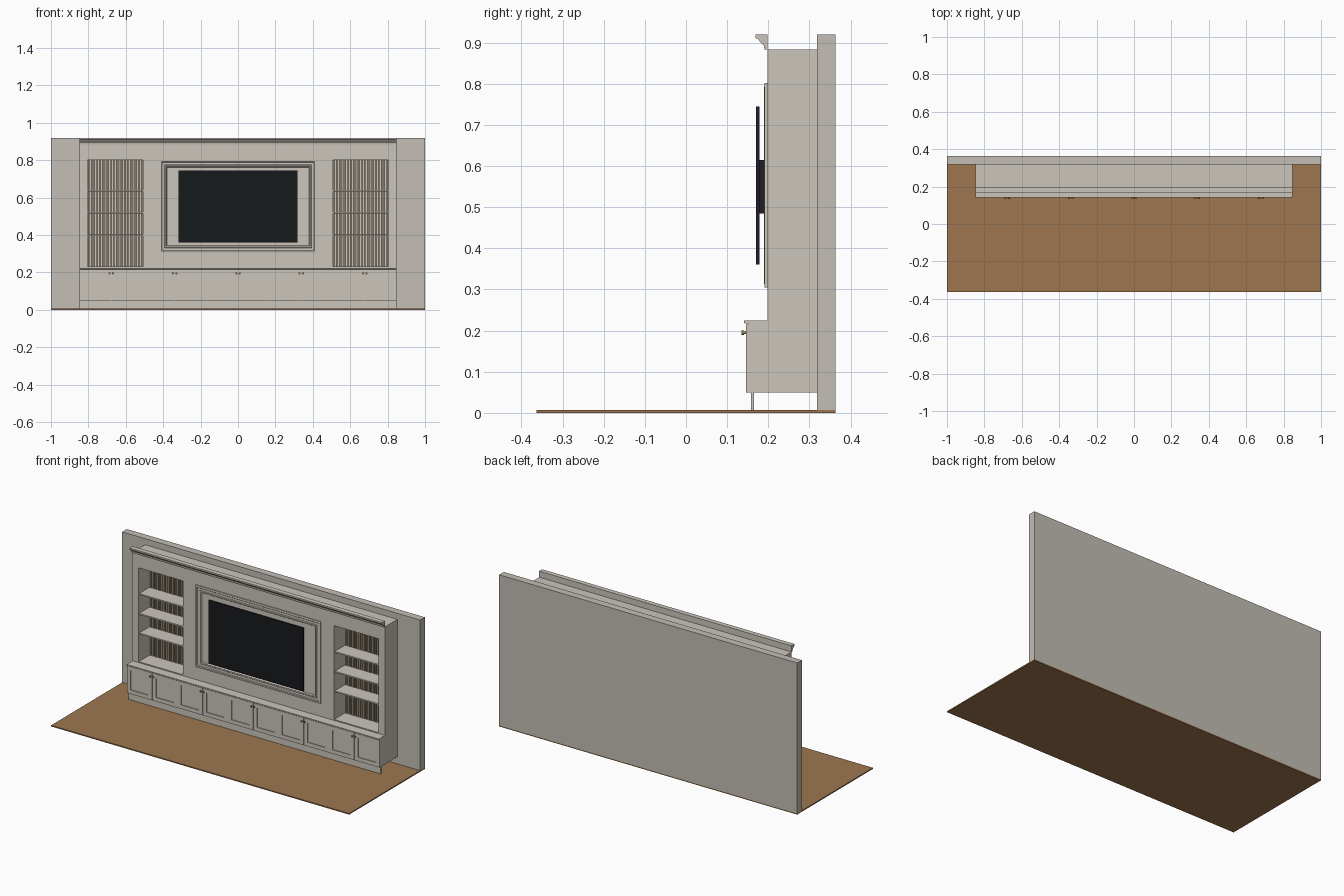
import bpy, bmesh

if "Cube" in bpy.data.objects:
    bpy.data.objects.remove(bpy.data.objects["Cube"])


def material(name, rgb):
    m = bpy.data.materials.new(name)
    m.diffuse_color = (*rgb, 1)
    m.use_nodes = True
    m.node_tree.nodes["Principled BSDF"].inputs["Base Color"].default_value = m.diffuse_color
    return m


PAINT = material("greige_paint", (0.60, 0.56, 0.50))
WALL = material("wall_paint", (0.55, 0.51, 0.46))
WOOD = material("floor_wood", (0.34, 0.18, 0.08))
SLAT = material("slat_wood", (0.42, 0.35, 0.25))
BRASS = material("brass", (0.35, 0.22, 0.09))
BLACK = material("black_plastic", (0.015, 0.012, 0.02))
SCREEN = material("screen_glass", (0.008, 0.010, 0.011))


def finish(name, bm, mat):
    bmesh.ops.recalc_face_normals(bm, faces=bm.faces)
    me = bpy.data.meshes.new(name)
    bm.to_mesh(me)
    bm.free()
    ob = bpy.data.objects.new(name, me)
    bpy.context.collection.objects.link(ob)
    me.materials.append(mat)
    return ob


def boxes(name, spans, mat):
    """One object from several boxes given as (x0, x1, y0, y1, z0, z1)."""
    bm = bmesh.new()
    for x0, x1, y0, y1, z0, z1 in spans:
        vs = bmesh.ops.create_cube(bm, size=1)["verts"]
        bmesh.ops.scale(bm, verts=vs, vec=(x1 - x0, y1 - y0, z1 - z0))
        bmesh.ops.translate(bm, verts=vs, vec=((x0 + x1) / 2, (y0 + y1) / 2, (z0 + z1) / 2))
    return finish(name, bm, mat)


def extrude_x(name, profile, x0, x1, mat):
    """Extrude a (y, z) profile along x."""
    bm = bmesh.new()
    f = bm.faces.new([bm.verts.new((x0, y, z)) for y, z in profile])
    new = bmesh.ops.extrude_face_region(bm, geom=[f])["geom"]
    bmesh.ops.translate(bm, verts=[v for v in new if isinstance(v, bmesh.types.BMVert)],
                        vec=(x1 - x0, 0, 0))
    return finish(name, bm, mat)


def stepped_panel(name, x0, x1, z0, z1, steps, mat):
    """Rectangular panel whose mitred moulding follows (inset, y) steps."""
    bm = bmesh.new()
    rings = []
    for i, y in steps:
        rings.append([bm.verts.new(p) for p in ((x0 + i, y, z0 + i), (x1 - i, y, z0 + i),
                                                (x1 - i, y, z1 - i), (x0 + i, y, z1 - i))])
    for a, b in zip(rings, rings[1:]):
        for k in range(4):
            n = (k + 1) % 4
            bm.faces.new((a[k], a[n], b[n], b[k]))
    bm.faces.new(rings[-1])
    bm.faces.new(rings[0][::-1])
    return finish(name, bm, mat)


W = 0.847            # half width of the unit
BACK = 0.318         # wall surface

# Room
boxes("floor", [(-1, 1, -0.363, 0.363, 0, 0.007)], WOOD)
boxes("back_wall", [(-1, 1, BACK, 0.363, 0.007, 0.92)], WALL)

# Upper carcass with two niches cut out
upper = boxes("upper_carcass", [(-W, W, 0.198, BACK, 0.225, 0.883)], PAINT)
cutter = boxes("niche_cutter", [(0.507, 0.805, 0.1, 0.310, 0.231, 0.80),
                                (-0.805, -0.507, 0.1, 0.310, 0.231, 0.80)], PAINT)
cutter.hide_render = True
mod = upper.modifiers.new("niches", "BOOLEAN")
mod.operation, mod.solver, mod.object = "DIFFERENCE", "EXACT", cutter
bpy.context.view_layer.objects.active = upper
bpy.ops.object.modifier_apply(modifier=mod.name)
bpy.data.objects.remove(cutter)

# Crown moulding
extrude_x("crown_moulding", [(0.198, 0.883), (0.198, 0.92), (0.169, 0.92), (0.169, 0.911),
                             (0.174, 0.909), (0.180, 0.902), (0.189, 0.893), (0.191, 0.883)],
          -W, W, PAINT)

# Niche slats and shelves
N = 20
pitch = 0.298 / N
for side, label in ((-1, "left"), (1, "right")):
    c = side * 0.656
    boxes(label + "_slats", [(c - 0.149 + (k + 0.2) * pitch, c - 0.149 + (k + 0.8) * pitch,
                              0.301, 0.311, 0.231, 0.80) for k in range(N)], SLAT)
    boxes(label + "_shelves", [(c - 0.149, c + 0.149, 0.203, 0.302, z - 0.004, z + 0.004)
                               for z in (0.399, 0.518, 0.638)], PAINT)

# Lower cabinet, plinth and worktop
boxes("lower_carcass", [(-W, W, 0.152, BACK, 0.05, 0.217)], PAINT)
boxes("plinth", [(-W, W, 0.158, 0.165, 0.007, 0.05)], PAINT)
extrude_x("worktop", [(BACK, 0.217), (BACK, 0.225), (0.141, 0.225), (0.141, 0.219), (0.144, 0.217)],
          -W, W, PAINT)

# Ten recessed-panel doors with paired knobs
D = 2 * W / 10
for i in range(10):
    x0 = -W + i * D
    gap0 = 0 if i == 0 else 0.001
    gap1 = 0 if i == 9 else 0.001
    stepped_panel(f"door_{i + 1}", x0 + gap0, x0 + D - gap1, 0.05, 0.215,
                  [(0, 0.1525), (0, 0.146), (0.024, 0.146), (0.024, 0.1505)], PAINT)
    kx = x0 + D - 0.009 if i % 2 == 0 else x0 + 0.009
    bm = bmesh.new()
    for r, y0, y1 in ((0.003, 0.140, 0.147), (0.0055, 0.135, 0.141)):
        vs = bmesh.ops.create_cone(bm, cap_ends=True, segments=16, radius1=r, radius2=r,
                                   depth=y1 - y0)["verts"]
        for v in vs:
            v.co = (kx + v.co.x, (y0 + y1) / 2 + v.co.z, 0.195 + v.co.y)
    knob = finish(f"knob_{i + 1}", bm, BRASS)
    for p in knob.data.polygons:
        p.use_smooth = len(p.vertices) == 4

# Moulded frame behind the television
stepped_panel("television_surround", -0.42, 0.42, 0.305, 0.802,
              [(0, 0.199), (0, 0.191), (0.010, 0.190), (0.013, 0.193), (0.026, 0.193),
               (0.029, 0.190), (0.036, 0.190), (0.040, 0.1965)], PAINT)

# Television: mount, body and inset screen
boxes("television_mount", [(-0.11, 0.11, 0.177, 0.197, 0.485, 0.615)], BLACK)
stepped_panel("television_body", -0.318, 0.318, 0.36, 0.745,
              [(0, 0.178), (0, 0.170), (0.004, 0.170), (0.004, 0.172)], BLACK)
boxes("television_screen", [(-0.314, 0.314, 0.171, 0.173, 0.364, 0.741)], SCREEN)
